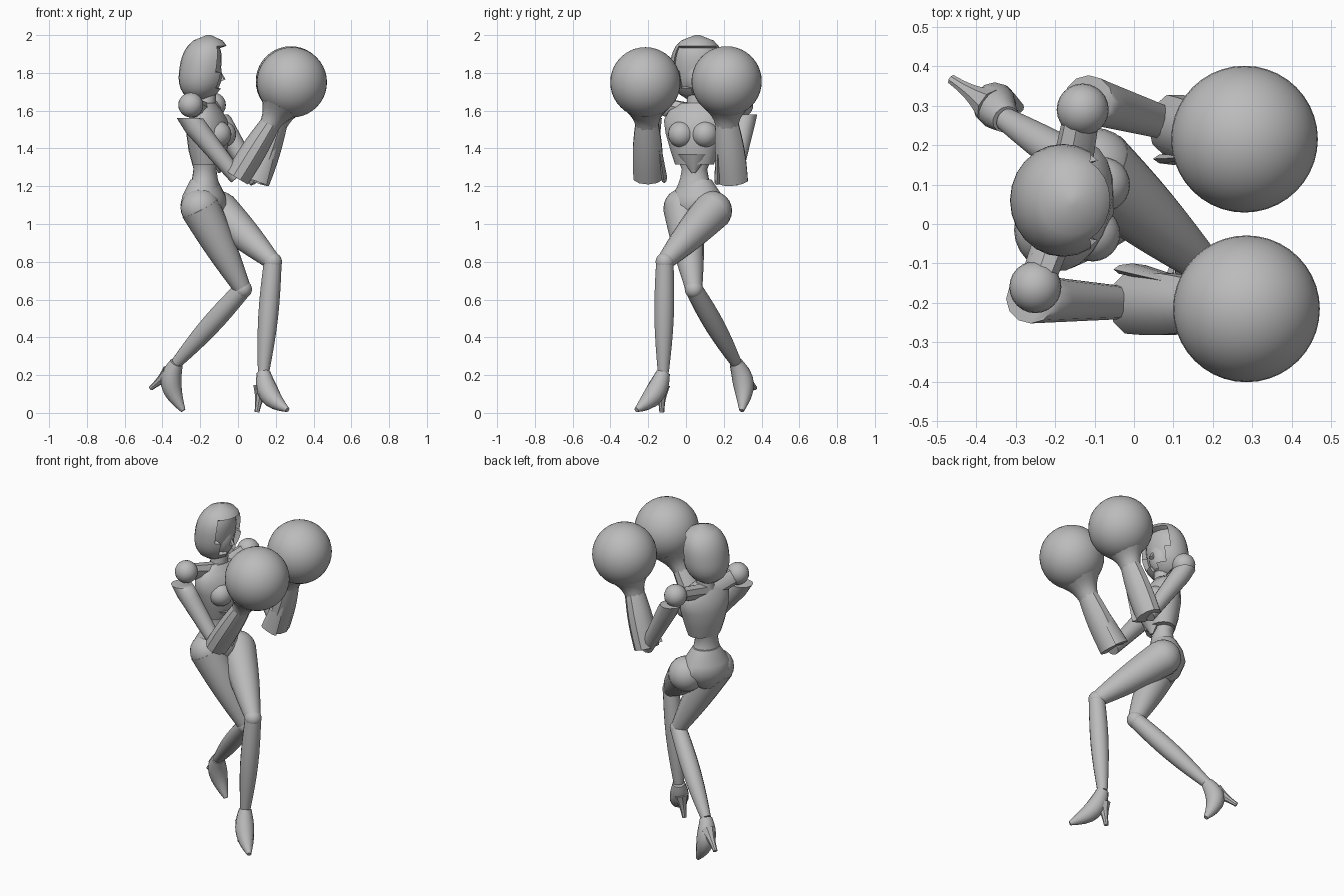
import bpy, bmesh, math
from mathutils import Vector

cube = bpy.data.objects.get("Cube")
if cube:
    bpy.data.objects.remove(cube)

shade = (0.5, 0.5, 0.5, 1)
grey = bpy.data.materials.new("plain_grey")
grey.use_nodes = True
grey.diffuse_color = shade
grey.node_tree.nodes["Principled BSDF"].inputs["Base Color"].default_value = shade

FORWARD, LEFT, UP = Vector((1, 0, 0)), Vector((0, 1, 0)), Vector((0, 0, 1))


def finish(name, bm, angle=40):
    bmesh.ops.recalc_face_normals(bm, faces=bm.faces)
    mesh = bpy.data.meshes.new(name)
    bm.to_mesh(mesh)
    bm.free()
    mesh.materials.append(grey)
    obj = bpy.data.objects.new(name, mesh)
    bpy.context.collection.objects.link(obj)
    bpy.ops.object.select_all(action="DESELECT")
    obj.select_set(True)
    bpy.context.view_layer.objects.active = obj
    bpy.ops.object.shade_smooth_by_angle(angle=math.radians(angle))


def ellipse(centre, u, v, depth, width, sides):
    turns = [math.tau * i / sides for i in range(sides)]
    return [centre + u * depth * math.cos(t) + v * width * math.sin(t) for t in turns]


def skin(rings):
    bm = bmesh.new()
    loops = [[bm.verts.new(point) for point in ring] for ring in rings]
    for low, high in zip(loops, loops[1:]):
        for i in range(len(low)):
            bm.faces.new((low[i - 1], low[i], high[i], high[i - 1]))
    bm.faces.new(loops[0])
    bm.faces.new(loops[-1])
    return bm


# Tapered tube between two points, with an optional swelling, bend and level start
def limb(name, start, end, r_start, r_end, bulge=0, bend=(0, 0, 0), sides=14, wide=1, level=False):
    start, end, bend = Vector(start), Vector(end), Vector(bend)
    steps = 8
    rings = []
    for i in range(steps + 1):
        t = i / steps
        arch = math.sin(math.pi * t)
        radius = r_start + (r_end - r_start) * t + bulge * arch
        along = end - start + bend * math.pi * math.cos(math.pi * t)
        if level and i == 0:
            along = -UP
        u = LEFT.cross(along).normalized()
        v = along.cross(u).normalized()
        rings.append(ellipse(start.lerp(end, t) + bend * arch, u, v, radius, radius * wide, sides))
    finish(name, skin(rings))


# Upright body section from (height, depth, width) rows, turned by yaw
def stack(name, x, y, yaw, rows, sides=20):
    u = Vector((math.cos(math.radians(yaw)), math.sin(math.radians(yaw)), 0))
    v = UP.cross(u)
    finish(name, skin([ellipse(Vector((x, y, z)), u, v, depth, width, sides)
                       for z, depth, width in rows]))


def ball(name, centre, radius, stretch=(1, 1, 1), segments=24):
    bm = bmesh.new()
    bmesh.ops.create_uvsphere(bm, u_segments=segments, v_segments=segments // 2, radius=radius)
    for vert in bm.verts:
        vert.co = Vector(centre) + vert.co * Vector(stretch)
    finish(name, bm, angle=60)


# Hood: egg-shaped rings leaning forward, with a recessed face opening
def build_hood(bottom, height, rows=12, sides=24):
    rings = []
    for i in range(rows + 1):
        t = 0.03 + 0.968 * i / rows
        size = math.sqrt(1 - abs(2 * t - 1) ** 2.5)
        centre = bottom + Vector((0.05 * t, 0, height * t))
        rings.append(ellipse(centre, FORWARD, LEFT, 0.13 * size, 0.143 * size, sides))
    bm = skin(rings)
    bmesh.ops.recalc_face_normals(bm, faces=bm.faces)
    opening = []
    for face in bm.faces:
        offset = face.calc_center_median() - bottom
        if offset.x > 0.1 and 0.05 < offset.z / height < 0.8:
            opening.append(face)
    bmesh.ops.inset_region(bm, faces=opening, thickness=0.012)
    for vert in {vert for face in opening for vert in face.verts}:
        vert.co.x -= 0.04
    finish("hood", bm)


build_hood(Vector((-0.205, 0.06, 1.65)), 0.35)
ball("face", (-0.165, 0.06, 1.79), 0.08, stretch=(1, 1, 1.4))
limb("nose", (-0.11, 0.06, 1.82), (-0.08, 0.06, 1.76), 0.01, 0.015, sides=6)

# Torso
spine = Vector((-0.175, 0.05, 1.58))
limb("neck", spine, (-0.16, 0.06, 1.74), 0.055, 0.045)
stack("chest", -0.16, 0.045, -15, [(1.315, 0.08, 0.105), (1.39, 0.1, 0.13), (1.48, 0.11, 0.157),
                                   (1.55, 0.1, 0.168), (1.6, 0.07, 0.14), (1.64, 0.04, 0.07)])
limb("rib_point", (-0.1, 0.04, 1.27), (-0.1, 0.04, 1.37), 0.006, 0.05, sides=8, wide=1.7)
ball("right_breast", (-0.105, -0.025, 1.475), 0.07)
ball("left_breast", (-0.08, 0.1, 1.475), 0.07)
stack("waist", -0.175, 0.045, -18, [(1.18, 0.08, 0.1), (1.24, 0.067, 0.077),
                                    (1.29, 0.06, 0.068), (1.34, 0.07, 0.09)])
stack("pelvis", -0.18, 0.057, -25, [(0.98, 0.04, 0.04), (1.03, 0.09, 0.11), (1.1, 0.118, 0.155),
                                    (1.15, 0.108, 0.14), (1.235, 0.07, 0.08)])


# Arm: shoulder, open sleeve, flared forearm and round boxing glove
def build_arm(side, shoulder, sleeve, elbow, wrist, glove, inner):
    shoulder, elbow, wrist, glove = map(Vector, (shoulder, elbow, wrist, glove))
    ball(side + "_shoulder", shoulder, 0.066)
    limb(side + "_collar", spine, shoulder, 0.06, 0.05, sides=8, wide=0.8)
    limb(side + "_upper_arm", sleeve, elbow, 0.062, 0.04, sides=12, level=True)
    limb(side + "_forearm", elbow, wrist, 0.068, 0.052, bulge=0.008, sides=10, wide=1.2)
    limb(side + "_glove_neck", elbow.lerp(wrist, 0.93), wrist.lerp(glove, 0.4), 0.053, 0.11,
         bulge=-0.012, wide=1.15)
    edge = LEFT * inner
    limb(side + "_cuff_plate", elbow + edge * 0.085, elbow.lerp(wrist, 0.85) + edge * 0.05,
         0.055, 0.03, sides=8, wide=0.28)
    ball(side + "_glove", glove, 0.186, segments=40)


build_arm("right", shoulder=(-0.25, -0.16, 1.63), sleeve=(-0.262, -0.19, 1.56),
          elbow=(-0.005, -0.2, 1.245), wrist=(0.177, -0.207, 1.54), glove=(0.285, -0.215, 1.75), inner=1)
build_arm("left", shoulder=(-0.13, 0.29, 1.63), sleeve=(-0.115, 0.315, 1.58),
          elbow=(0.1, 0.25, 1.225), wrist=(0.212, 0.215, 1.54), glove=(0.28, 0.215, 1.755), inner=-1)


# Leg: hip, thigh, knee, shin and high heeled shoe
def build_leg(side, hip, knee, ankle, toe, instep, heel_top, heel_tip):
    ball(side + "_hip", hip, 0.104)
    limb(side + "_thigh", hip, knee, 0.106, 0.045, bulge=0.007, sides=16)
    ball(side + "_knee", knee, 0.049)
    limb(side + "_shin", knee, ankle, 0.047, 0.03, bulge=0.014)
    limb(side + "_shoe", ankle, toe, 0.036, 0.013, bulge=0.03, bend=instep, sides=12)
    limb(side + "_heel", heel_top, heel_tip, 0.045, 0.013, bulge=-0.007, sides=8)


build_leg("right", hip=(-0.2, -0.015, 1.085), knee=(0.025, 0.042, 0.655), ankle=(-0.325, 0.265, 0.265),
          toe=(-0.29, 0.295, 0.012), instep=(-0.045, 0.025, 0.01),
          heel_top=(-0.365, 0.3, 0.21), heel_tip=(-0.462, 0.366, 0.13))
build_leg("left", hip=(-0.1, 0.14, 1.07), knee=(0.184, -0.112, 0.8), ankle=(0.135, -0.12, 0.215),
          toe=(0.262, -0.262, 0.016), instep=(-0.03, 0.02, -0.02),
          heel_top=(0.125, -0.13, 0.14), heel_tip=(0.1, -0.128, 0.004))
